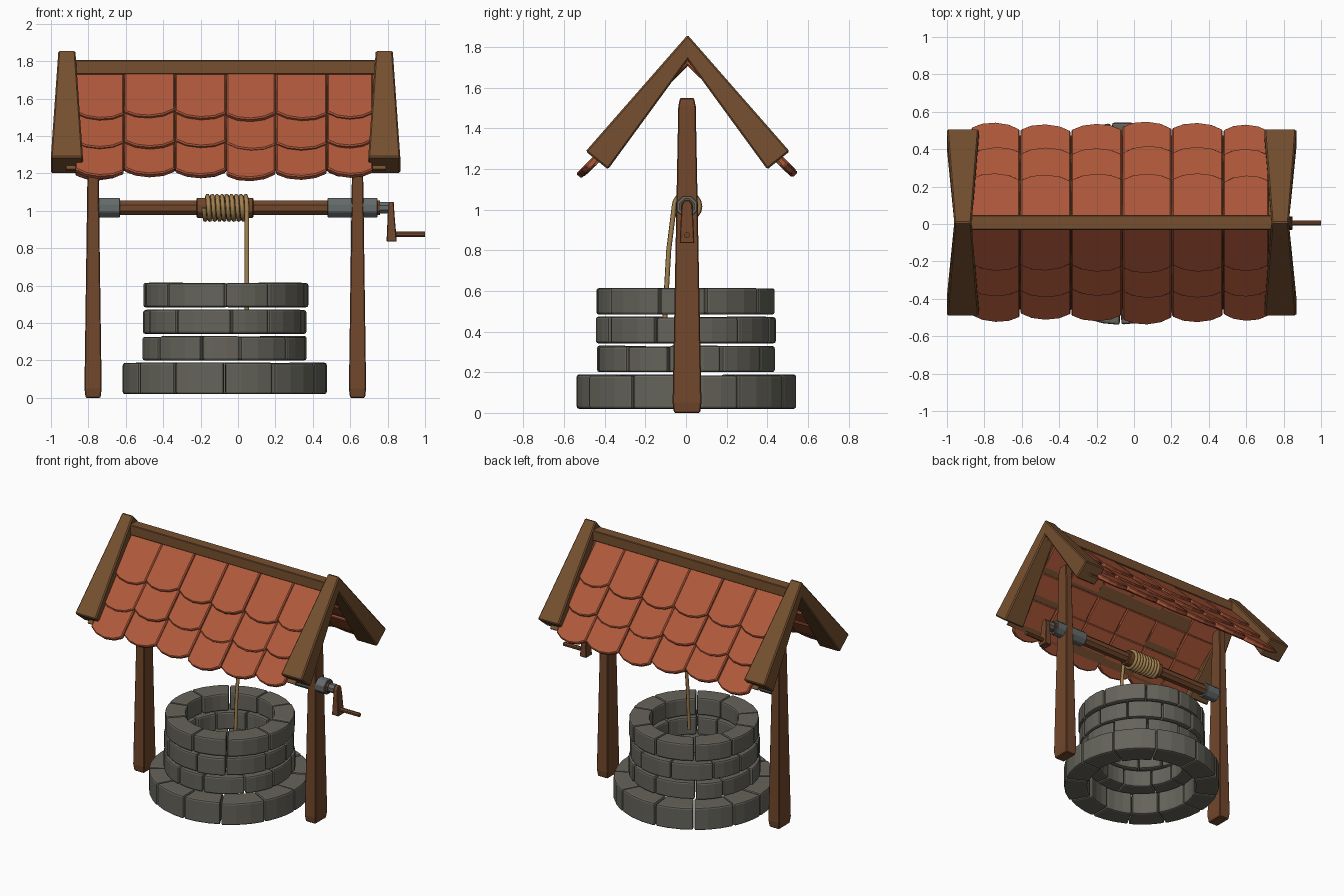
import bpy, bmesh, math, random
from mathutils import Vector

if "Cube" in bpy.data.objects:
    bpy.data.objects.remove(bpy.data.objects["Cube"])

random.seed(4)
CX, CY = -0.07, 0.005          # centre of well and roof
AXLE_Z = 1.016


def material(name, rgb):
    m = bpy.data.materials.new(name)
    m.diffuse_color = (*rgb, 1)
    m.use_nodes = True
    m.node_tree.nodes["Principled BSDF"].inputs["Base Color"].default_value = m.diffuse_color
    return m


BEAM = material("roof beam wood", (0.180, 0.080, 0.029))
POST = material("post wood", (0.165, 0.062, 0.024))
TILE = material("clay tile", (0.430, 0.098, 0.043))
STONE = material("grey stone", (0.130, 0.126, 0.103))
ROPE = material("rope tan", (0.360, 0.220, 0.080))
METAL = material("dull metal", (0.130, 0.150, 0.148))


def loft(name, sections, mat, bevel=0.0, segments=1):
    """Closed solid through equal-length loops of points."""
    bm = bmesh.new()
    rings = [[bm.verts.new(p) for p in s] for s in sections]
    n = len(rings[0])
    for a, b in zip(rings, rings[1:]):
        for i in range(n):
            j = (i + 1) % n
            bm.faces.new((a[i], a[j], b[j], b[i]))
    bm.faces.new(rings[0])
    bm.faces.new(rings[-1])
    bmesh.ops.recalc_face_normals(bm, faces=bm.faces)
    mesh = bpy.data.meshes.new(name)
    bm.to_mesh(mesh)
    bm.free()
    mesh.materials.append(mat)
    ob = bpy.data.objects.new(name, mesh)
    bpy.context.collection.objects.link(ob)
    if bevel:
        mod = ob.modifiers.new("bevel", 'BEVEL')
        mod.width, mod.segments = bevel, segments
        mod.limit_method, mod.angle_limit = 'ANGLE', math.radians(25)
    return ob


def rect(x0, x1, y0, y1, z):
    return [(x0, y0, z), (x1, y0, z), (x1, y1, z), (x0, y1, z)]


def rod(name, x0, x1, r, mat, z=AXLE_Z, sides=8, bevel=0.0):
    """Prism with its axis along x."""
    loop = [(math.pi * (2 * i + 1) / sides) for i in range(sides)]
    return loft(name, [[(x, CY + r * math.cos(a), z + r * math.sin(a)) for a in loop]
                       for x in (x0, x1)], mat, bevel)


# Stone rings: base course plus three wall courses
courses = [(0.02, 0.19, 0.38, 0.543, 12, 2), (0.20, 0.332, 0.30, 0.443, 11, 15),
           (0.342, 0.474, 0.30, 0.443, 11, 33), (0.484, 0.62, 0.30, 0.443, 10, -4)]
for c, (z0, z1, r_in, r_out, count, start) in enumerate(courses):
    step = 2 * math.pi / count
    cuts = [math.radians(start) + step * (i + random.uniform(-0.14, 0.14)) for i in range(count)]
    cuts.append(cuts[0] + 2 * math.pi)
    for i in range(count):
        gap = 0.004 / r_out
        a0, a1 = cuts[i] + gap, cuts[i + 1] - gap
        ro = r_out + random.uniform(-0.008, 0.006)
        ri = r_in + random.uniform(-0.008, 0.008)
        top = z1 - random.uniform(0, 0.007)
        arc = [a0 + (a1 - a0) * k / 3 for k in range(4)]
        outline = [(ro, a) for a in arc] + [(ri, a) for a in reversed(arc)]
        loft(f"stone_course{c + 1}_{i + 1}",
             [[(CX + r * math.sin(a), -r * math.cos(a), z) for r, a in outline]
              for z in (z0, top)], STONE, 0.012, 2)

# Tapered posts
for side, px in (("left", -0.775), ("right", 0.639)):
    loft(side + "_post", [rect(px - w, px + w, CY - d, CY + d, z) for w, d, z in
                          ((0.040, 0.064, 0), (0.046, 0.071, 0.05), (0.030, 0.049, 1.2),
                           (0.026, 0.043, 1.51), (0.020, 0.034, 1.55))], POST, 0.005)

# Gable beams: one bent, tapered piece at each end of the roof
RY = 0.008
for side, bx in (("left", -0.915), ("right", 0.782)):
    secs = []
    for dy, zo, zi, dyi, w in ((-0.502, 1.287, 1.198, -0.392, 0.086),
                               (0, 1.860, 1.735, 0, 0.046),
                               (0.502, 1.287, 1.198, 0.392, 0.086)):
        secs.append([(bx - w, RY + dy, zo), (bx + w, RY + dy, zo),
                     (bx + w, RY + dyi, zi), (bx - w, RY + dyi, zi)])
    loft(side + "_gable_beam", secs, BEAM, 0.008)

# Ridge beam
loft("ridge_beam", [rect(-0.91, 0.78, RY - 0.039, RY + 0.039, z) for z in (1.73, 1.805)], BEAM, 0.004)

# Roof slopes: x along ridge, s down the slope, h outward
ANG = math.radians(48.7)


def slope(x, s, h, sgn):
    return (x, RY + sgn * (s * math.cos(ANG) + h * math.sin(ANG)),
            1.80 - s * math.sin(ANG) + h * math.cos(ANG))


columns = [-0.872, -0.609, -0.337, -0.063, 0.202, 0.476, 0.722]
rows = [(0.02, 0.40), (0.30, 0.61), (0.50, 0.805)]
drops = [0.012, 0.0, -0.004, 0.02, 0.006, -0.006]
for sgn, side in ((-1, "front"), (1, "back")):
    # Boarding under the tiles
    loft(side + "_roof_board", [[slope(x, s, h, sgn) for x, s in
                                 ((-0.92, 0.0), (0.79, 0.0), (0.79, 0.74), (-0.92, 0.74))]
                                for h in (-0.046, -0.032)], BEAM)
    # Overlapping tiles with rounded lower edges
    for r, (s0, s1) in enumerate(rows):
        for c in range(6):
            x0, x1 = columns[c] + 0.002, columns[c + 1] - 0.002
            end = s1 + drops[c] * (0.6 if r < 2 else 1) + random.uniform(-0.008, 0.008)
            lift = random.uniform(-0.004, 0.004)
            skew = random.uniform(-0.008, 0.008)
            edge = [(0, 0.045), (0.22, 0.012), (0.5, 0), (0.78, 0.012), (1, 0.045)]
            outline = [(x1, s0), (x0, s0)] + [
                (x0 + (x1 - x0) * t, end - u + skew * (t - 0.5) * 2) for t, u in edge]
            secs = []
            for thick in (0.036, 0.0):
                secs.append([slope(x, s, lift - thick - 0.026 * (1 - (s - s0) / (end - s0)), sgn)
                             for x, s in outline])
            loft(f"{side}_tile_row{r + 1}_{c + 1}", secs, TILE, 0.007)

# Windlass: axle, rope drum, metal sockets
rod("axle", -0.75, 0.76, 0.041, POST)
rod("rope_drum", -0.222, 0.083, 0.058, POST, bevel=0.005)
rod("left_socket", -0.746, -0.63, 0.056, METAL, bevel=0.004)
rod("right_socket", 0.478, 0.746, 0.056, METAL, bevel=0.004)
rod("crank_collar", 0.74, 0.805, 0.033, METAL)

# Crank arm and handle
loft("crank_arm", [rect(x0, x1, CY - d, CY + d, z) for x0, x1, d, z in
                   ((0.794, 0.849, 0.036, 0.835), (0.801, 0.836, 0.029, 0.99),
                    (0.803, 0.834, 0.025, 1.025), (0.805, 0.833, 0.012, 1.047))], POST, 0.004)
rod("crank_handle", 0.84, 1.0, 0.015, POST, z=0.875)

# Rope: coils round the drum, then a tail hanging into the well
curve = bpy.data.curves.new("rope", 'CURVE')
curve.dimensions = '3D'
curve.bevel_depth, curve.bevel_resolution, curve.use_fill_caps = 0.0125, 1, True
turns, per, rad = 9, 16, 0.063
pts = []
for i in range(turns * per + 1):
    t = 2 * math.pi * i / per
    pts.append((-0.182 + 0.23 * i / (turns * per), CY - rad * math.cos(t), AXLE_Z - rad * math.sin(t)))
pts += [(0.048, -0.085, 0.80), (0.048, -0.105, 0.45)]
spline = curve.splines.new('POLY')
spline.points.add(len(pts) - 1)
for p, co in zip(spline.points, pts):
    p.co = (*co, 1)
curve.materials.append(ROPE)
bpy.context.collection.objects.link(bpy.data.objects.new("rope", curve))
